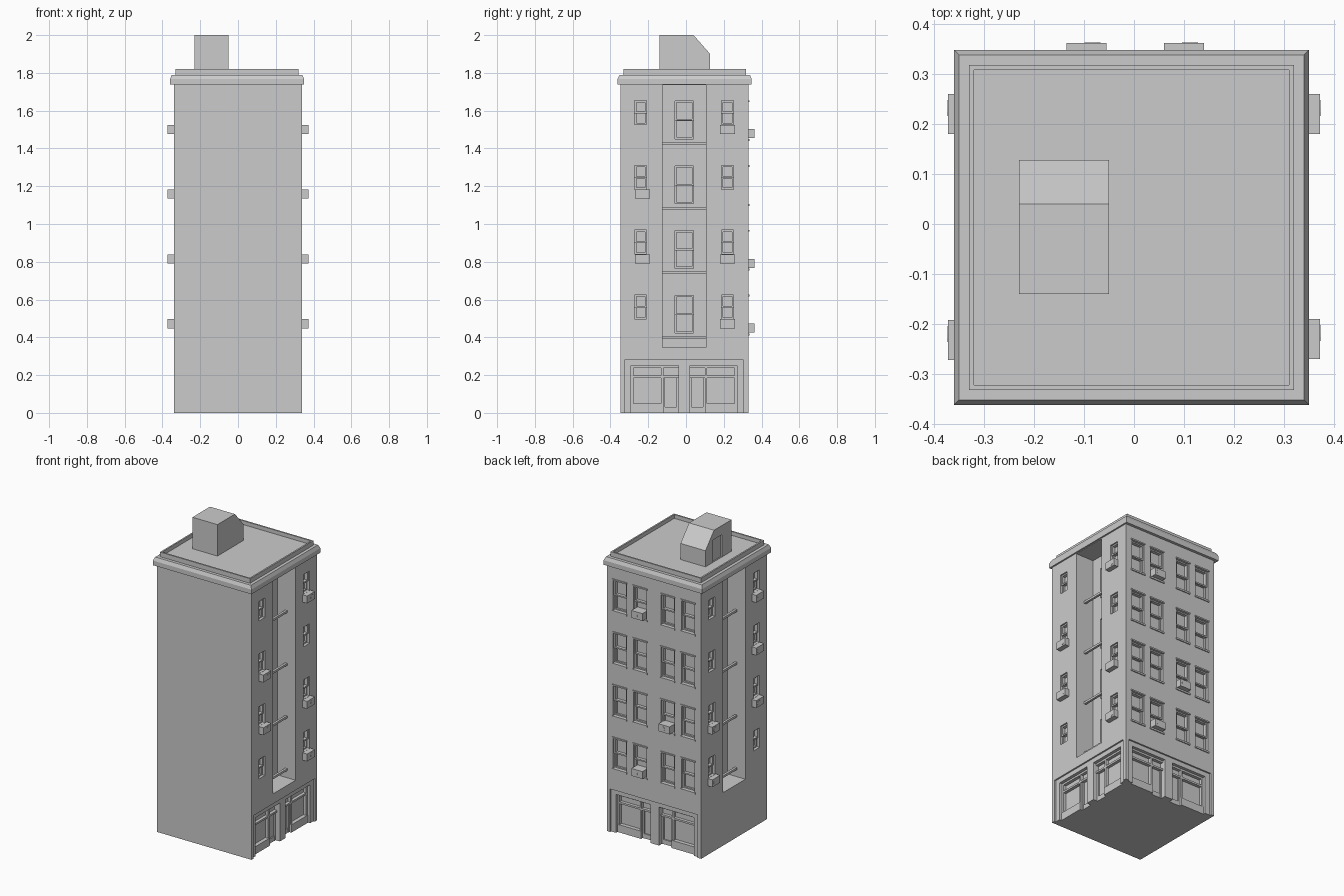
import bpy, bmesh
from mathutils import Matrix, Vector

if "Cube" in bpy.data.objects:
    bpy.data.objects.remove(bpy.data.objects["Cube"])

X0, X1, Y0, Y1 = -0.34, 0.34, -0.347, 0.33
FLOOR = 0.343
ALCOVE = 0.13


def add_box(bm, b):
    x0, x1, y0, y1, z0, z1 = b
    m = Matrix.Translation(((x0 + x1) / 2, (y0 + y1) / 2, (z0 + z1) / 2)) @ \
        Matrix.Diagonal((abs(x1 - x0), abs(y1 - y0), abs(z1 - z0), 1))
    bmesh.ops.create_cube(bm, size=1, matrix=m)


def finish(name, bm):
    bmesh.ops.recalc_face_normals(bm, faces=bm.faces)
    me = bpy.data.meshes.new(name)
    bm.to_mesh(me)
    bm.free()
    ob = bpy.data.objects.new(name, me)
    bpy.context.collection.objects.link(ob)
    return ob


def boxes(name, lst):
    bm = bmesh.new()
    for b in lst:
        add_box(bm, b)
    return finish(name, bm)


def wall(side, u0, u1, d0, d1, z0, z1):
    """Box in wall coordinates: u along the wall, d inward depth."""
    if side == "right":
        return (X1 - d1, X1 - d0, u0, u1, z0, z1)
    if side == "left":
        return (X0 + d0, X0 + d1, u0, u1, z0, z1)
    return (u0, u1, Y1 - d1, Y1 - d0, z0, z1)


def cut(ob, lst):
    c = boxes("cutter", lst)
    c.hide_render = True
    m = ob.modifiers.new("cut", "BOOLEAN")
    m.operation, m.solver, m.object = "DIFFERENCE", "EXACT", c
    dg = bpy.context.evaluated_depsgraph_get()
    me = bpy.data.meshes.new_from_object(ob.evaluated_get(dg))
    ob.modifiers.clear()
    ob.data = me
    bpy.data.objects.remove(c)


cut1, cut2, sashes, trims, bars, acs, shop = [], [], [], [], [], [], []
fans = []


def window(cuts, side, u0, u1, z0, z1, d=0.0):
    """Double-hung window: opening, upper sash in front of lower sash."""
    cuts.append(wall(side, u0, u1, d - 0.01 if d == 0 else d - 0.02, d + 0.03, z0, z1))
    f, zm = 0.009, (z0 + z1) / 2
    for a, b, e in ((zm - 0.004, z1, 0.01), (z0, zm + 0.004, 0.018)):
        d0, d1 = d + e, d + 0.031
        sashes.extend([wall(side, u0, u0 + f, d0, d1, a, b), wall(side, u1 - f, u1, d0, d1, a, b),
                       wall(side, u0, u1, d0, d1, a, a + f), wall(side, u0, u1, d0, d1, b - f, b)])


def air_conditioner(side, u, z):
    acs.append(wall(side, u - 0.04, u + 0.04, -0.032, 0.03, z, z + 0.048))
    fans.append((side, u + 0.012, z + 0.024))


# Side walls: light wells, narrow windows and cross bars
for side in ("right", "left"):
    cut1.append(wall(side, -0.125, 0.107, -0.02, ALCOVE, 0.345, 1.735))
    for k in range(4):
        z = FLOOR * k
        for u in (-0.24, 0.22):
            window(cut1, side, u - 0.032, u + 0.032, z + 0.497, z + 0.624)
        window(cut2, side, -0.058, 0.04, z + 0.422, z + 0.622, ALCOVE)
        bars.append(wall(side, -0.125, 0.107, 0.06, 0.075, z + 0.391, z + 0.405))

# Back wall windows with lintels and sills
for k in range(4):
    z = FLOOR * k
    for u in (-0.246, -0.1, 0.1, 0.246):
        window(cut1, "back", u - 0.048, u + 0.048, z + 0.42, z + 0.618)
        trims.append(wall("back", u - 0.053, u + 0.053, -0.006, 0.02, z + 0.41, z + 0.421))
        trims.append(wall("back", u - 0.053, u + 0.053, -0.006, 0.02, z + 0.617, z + 0.626))

# Air conditioners
for side, u, dz, floors in (("right", 0.22, 0.448, (0, 1, 3)), ("right", -0.23, 0.448, (1, 2)),
                            ("left", 0.22, 0.448, (0, 1)), ("left", -0.232, 0.448, (1, 2, 3)),
                            ("back", 0.1, 0.425, (0, 3)), ("back", -0.095, 0.425, (1,))):
    for k in floors:
        air_conditioner(side, u, FLOOR * k + dz)

# Storefronts on the right and back
for side, c in (("right", -0.01), ("back", 0.0)):
    cut1.append(wall(side, c - 0.315, c + 0.315, -0.02, 0.01, -0.02, 0.28))
    for s in (-1, 1):
        a, b = sorted((c + s * 0.03, c + s * 0.28))
        cut2.append(wall(side, a, b, -0.02, 0.05, -0.02, 0.25))
        m = c + s * 0.11                       # door next to the middle pier
        w0, w1 = sorted((m, c + s * 0.28))
        p0, p1 = sorted((m, c + s * 0.03))
        shop.append(wall(side, w0, w1, 0.025, 0.051, 0, 0.05))
        shop.append(wall(side, a, b, 0.03, 0.051, 0.185, 0.197))
        shop.append(wall(side, a, b, 0.03, 0.051, 0.238, 0.25))
        for u in (w0, w1 - 0.012):
            shop.append(wall(side, u, u + 0.012, 0.03, 0.051, 0, 0.25))
        for u in (p0, p1 - 0.01):
            shop.append(wall(side, u, u + 0.01, 0.04, 0.051, 0, 0.19))
        shop.append(wall(side, p0, p1, 0.042, 0.051, 0, 0.03))

body = boxes("building_walls", [(X0, X1, Y0, Y1, 0, 1.76)])
cut(body, cut1)
cut(body, cut2)
boxes("window_sashes", sashes)
boxes("lintels_and_sills", trims)
boxes("light_well_bars", bars)
boxes("air_conditioners", acs)
boxes("storefront_frames", shop)

# Round fan covers on the air conditioners
bm = bmesh.new()
for side, u, z in fans:
    x0, x1, y0, y1, z0, z1 = wall(side, u, u, -0.033, -0.029, z, z)
    axis = Vector((0, 1, 0)) if side == "back" else Vector((1, 0, 0))
    rot = axis.to_track_quat("Z", "Y").to_matrix().to_4x4()
    bmesh.ops.create_cone(bm, cap_ends=True, segments=12, radius1=0.016, radius2=0.016, depth=0.004,
                          matrix=Matrix.Translation(((x0 + x1) / 2, (y0 + y1) / 2, z)) @ rot)
finish("fan_covers", bm)

# Cornice, parapet and roof lofted from stepped rectangles (overhang, height)
bm = bmesh.new()
rings = []
for o, z in ((-0.02, 1.738), (0.018, 1.738), (0.018, 1.768), (0.008, 1.79),
             (-0.012, 1.79), (-0.012, 1.82), (-0.022, 1.82), (-0.022, 1.795)):
    xa, xb, ya, yb = -0.342 - o, 0.332 + o, -0.344 - o, 0.33 + o
    rings.append([bm.verts.new(p) for p in ((xa, ya, z), (xb, ya, z), (xb, yb, z), (xa, yb, z))])
for r, s in zip(rings, rings[1:]):
    for i in range(4):
        j = (i + 1) % 4
        bm.faces.new((r[i], r[j], s[j], s[i]))
bm.faces.new(rings[-1])
bm.faces.new(rings[0][::-1])
finish("cornice_and_roof", bm)

# Stair bulkhead with sloped back and a side door
bm = bmesh.new()
prof = [(-0.14, 1.79), (0.128, 1.79), (0.128, 1.9), (0.04, 2.0), (-0.14, 2.0)]
f = bm.faces.new([bm.verts.new((-0.23, y, z)) for y, z in prof])
ext = bmesh.ops.extrude_face_region(bm, geom=[f])
bmesh.ops.translate(bm, vec=(0.18, 0, 0),
                    verts=[v for v in ext["geom"] if isinstance(v, bmesh.types.BMVert)])
bulk = finish("stair_bulkhead", bm)
cut(bulk, [(-0.26, -0.222, -0.04, 0.05, 1.797, 1.94)])
